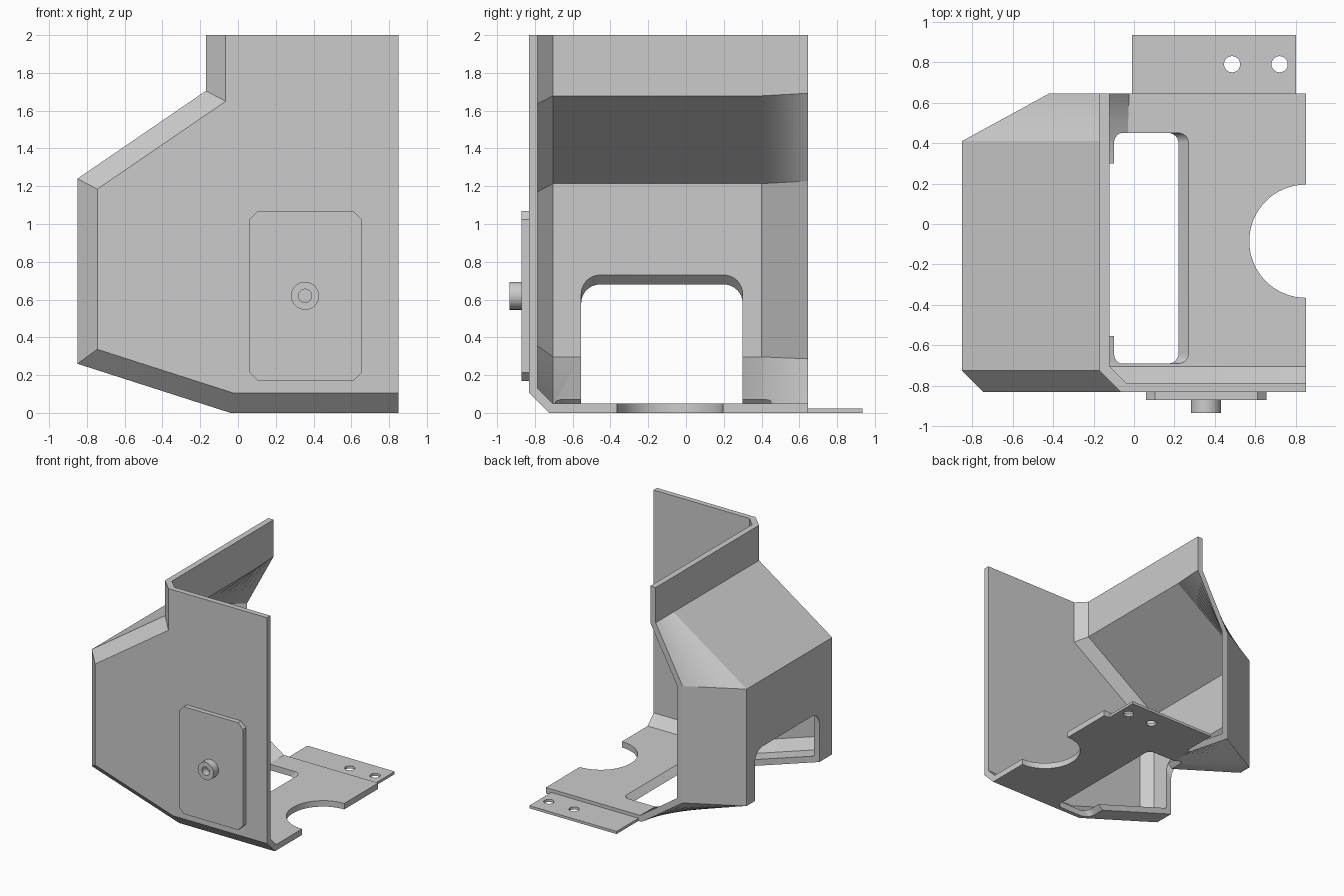
import bpy, bmesh, math
from mathutils import Vector

if "Cube" in bpy.data.objects:
    bpy.data.objects.remove(bpy.data.objects["Cube"])

grey = bpy.data.materials.new("plain_grey")
grey.use_nodes = True
grey.diffuse_color = (0.6, 0.6, 0.6, 1)
grey.node_tree.nodes["Principled BSDF"].inputs["Base Color"].default_value = (0.6, 0.6, 0.6, 1)


def to_object(name, bm):
    bmesh.ops.recalc_face_normals(bm, faces=bm.faces[:])
    mesh = bpy.data.meshes.new(name)
    bm.to_mesh(mesh)
    bm.free()
    mesh.materials.append(grey)
    obj = bpy.data.objects.new(name, mesh)
    bpy.context.collection.objects.link(obj)
    return obj


def prism(name, outline, depth):
    """Extrude a closed outline along a vector."""
    bm = bmesh.new()
    face = bm.faces.new([bm.verts.new(p) for p in outline])
    new = bmesh.ops.extrude_face_region(bm, geom=[face])["geom"]
    bmesh.ops.translate(bm, vec=depth, verts=[g for g in new if isinstance(g, bmesh.types.BMVert)])
    return to_object(name, bm)


def rounded(u0, u1, v0, v1, r, steps=6):
    """Rectangle outline with rounded corners (steps=1 gives chamfers)."""
    out = []
    corners = [(u1 - r, v1 - r), (u0 + r, v1 - r), (u0 + r, v0 + r), (u1 - r, v0 + r)]
    for k, (cu, cv) in enumerate(corners):
        for i in range(steps + 1):
            a = math.pi / 2 * (k + i / steps)
            out.append((cu + r * math.cos(a), cv + r * math.sin(a)))
    return out


def circle(cu, cv, r, n=48):
    return [(cu + r * math.cos(2 * math.pi * i / n), cv + r * math.sin(2 * math.pi * i / n)) for i in range(n)]


def cut(obj, cutter):
    cutter.hide_render = True
    mod = obj.modifiers.new("cut", "BOOLEAN")
    mod.operation, mod.solver, mod.object = "DIFFERENCE", "EXACT", cutter
    bpy.context.view_layer.objects.active = obj
    bpy.ops.object.modifier_apply(modifier=mod.name)
    bpy.data.objects.remove(cutter)


def smooth(obj, degrees):
    bpy.ops.object.select_all(action="DESELECT")
    obj.select_set(True)
    bpy.context.view_layer.objects.active = obj
    bpy.ops.object.shade_smooth_by_angle(angle=math.radians(degrees))


# Housing wall: cross-section in x-z, from the top edge round to the floor edge
TOP, SIDE = 2.0, 0.85
section = [(-0.17, TOP), (-0.17, 1.705), (-0.85, 1.24), (-0.85, 0.26), (-0.04, 0), (SIDE, 0)]
narrow = [(-0.42, z) if x == -0.85 else (x, z) for x, z in section]


def inset(pts, d):
    """Offset the open profile inward, keeping its ends on the open edges."""
    p = [Vector(q) for q in pts]
    lines = []
    for a, b in zip(p, p[1:]):
        t = (b - a).normalized()
        n = Vector((-t.y, t.x))
        lines.append((a + n * d, t))
    out = [Vector((lines[0][0].x, TOP))]
    for (a, t), (b, s) in zip(lines, lines[1:]):
        k = (b - a).cross(s) / t.cross(s)
        out.append(a + t * k)
    out.append(Vector((SIDE, lines[-1][0].y)))
    return out


def skin(bm, y_front, y_bevel, y_taper, d, d_front):
    """One sheet of the wall: front face, bevel, straight run and tapered back."""
    rows = [(y_front, inset(section, d_front)), (y_bevel, inset(section, d))]
    steps = 8
    a, b = inset(section, d), inset(narrow, d)
    for i in range(steps + 1):
        t = i / steps
        rows.append((y_taper + (0.645 - y_taper) * t, [p.lerp(q, t) for p, q in zip(a, b)]))
    grid = [[bm.verts.new((p.x, y, p.y)) for p in pts] for y, pts in rows]
    corner = bm.verts.new((SIDE, y_front, TOP))
    bm.faces.new(grid[0] + [corner])
    for r, s in zip(grid, grid[1:]):
        for i in range(len(r) - 1):
            bm.faces.new((r[i], r[i + 1], s[i + 1], s[i]))
    return [v for r in grid for v in r] + [corner]


bm = bmesh.new()
outer = skin(bm, -0.83, -0.725, 0.41, 0, 0.105)
inner = skin(bm, -0.785, -0.705, 0.40, 0.05, 0.13)
pair = dict(zip(outer, inner))
for e in [e for e in bm.edges if e.is_boundary and e.verts[0] in pair]:
    a, b = e.verts
    bm.faces.new((a, b, pair[b], pair[a]))
housing = to_object("housing", bm)


# Window through side wall and floor, cut along the diagonal between them
def diagonal_cutter(outline):
    lo, hi = -0.9, 0.5
    pts = [((lo + d) / 2, y, (lo - d) / 2) for y, d in outline]
    return prism("window_cutter", pts, ((hi - lo) / 2, 0, (hi - lo) / 2))


cut(housing, diagonal_cutter(rounded(-0.555, 0.30, -1.53, 0.1, 0.1, 8)))
cut(housing, diagonal_cutter(rounded(-0.69, 0.45, -0.17, 0.22, 0.05)))

# Round notch in the floor edge
cut(housing, prism("notch_cutter", [(x, y, -0.1) for x, y in circle(SIDE, -0.085, 0.28, 64)], (0, 0, 0.3)))
smooth(housing, 20)

# Rear mounting tab with two holes
tab = prism("mounting_tab", [(-0.01, 0.645, 0), (0.80, 0.645, 0), (0.80, 0.935, 0), (-0.01, 0.935, 0)], (0, 0, 0.022))
for x in (0.485, 0.72):
    cut(tab, prism("hole_cutter", [(u, v, -0.1) for u, v in circle(x, 0.79, 0.04, 32)], (0, 0, 0.3)))
smooth(tab, 30)

# Front cover plate with clipped corners
prism("cover_plate", [(x, -0.83, z) for x, z in rounded(0.06, 0.655, 0.17, 1.07, 0.045, 1)], (0, -0.04, 0))

# Hollow boss on the cover plate
boss = prism("cover_boss", [(x, -0.87, z) for x, z in circle(0.355, 0.62, 0.074)], (0, -0.065, 0))
cut(boss, prism("bore_cutter", [(x, -0.86, z) for x, z in circle(0.355, 0.62, 0.035)], (0, -0.2, 0)))
smooth(boss, 30)
